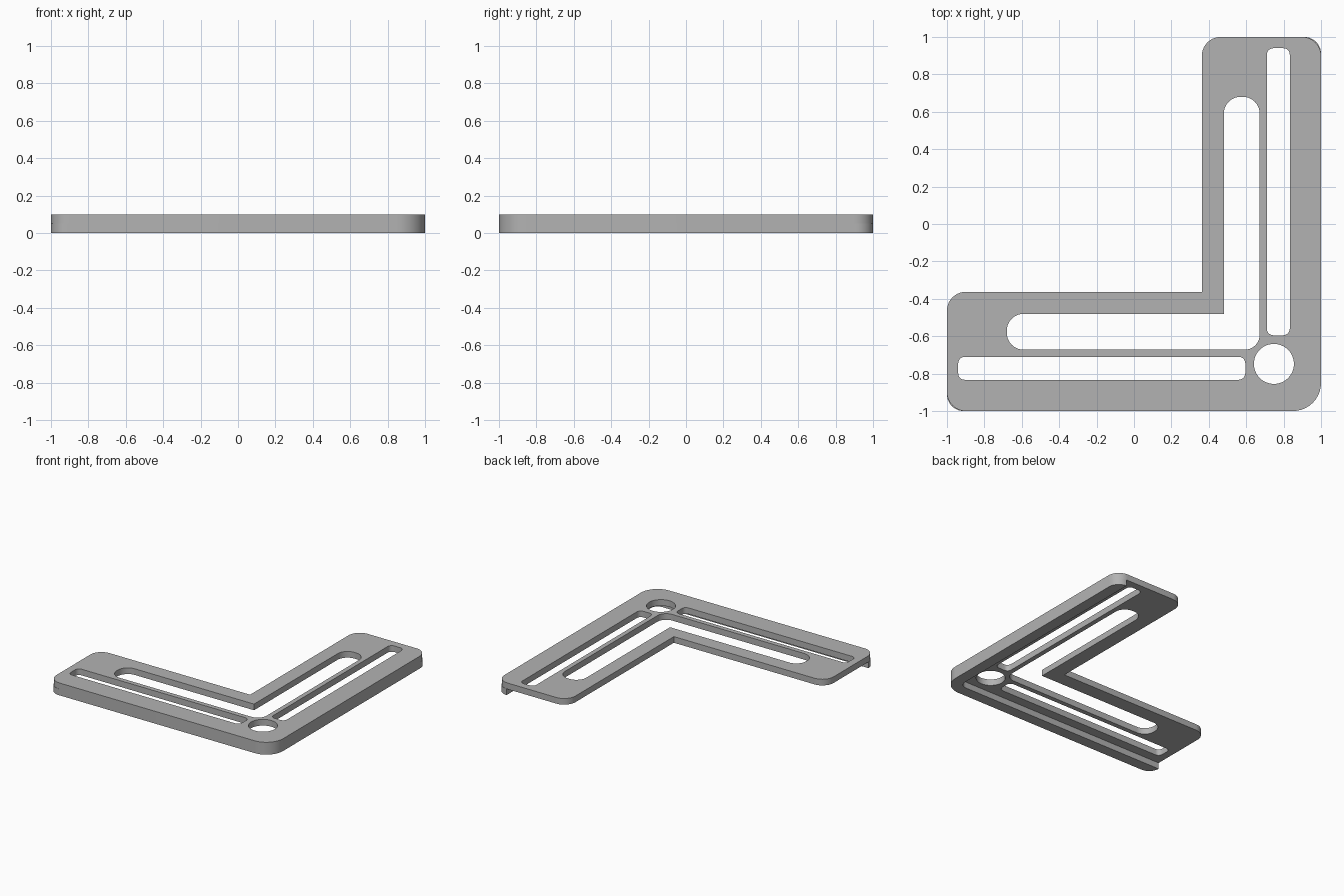
import bpy, bmesh
from math import pi, cos, sin
from mathutils import Vector

cube = bpy.data.objects.get("Cube")
if cube:
    bpy.data.objects.remove(cube, do_unlink=True)

grey = bpy.data.materials.new("satin grey")
grey.use_nodes = True
colour = (0.45, 0.45, 0.45, 1)
grey.diffuse_color = colour
grey.node_tree.nodes["Principled BSDF"].inputs["Base Color"].default_value = colour


def rounded(corners, steps=10):
    """Outline from (x, y, radius) right-angle corners, each turned into an arc."""
    pts = []
    for i, (x, y, r) in enumerate(corners):
        p = Vector((x, y))
        if r == 0:
            pts.append(p)
            continue
        a = (Vector(corners[i - 1][:2]) - p).normalized()
        b = (Vector(corners[(i + 1) % len(corners)][:2]) - p).normalized()
        centre = p + (a + b) * r
        for k in range(steps + 1):
            t = k / steps * pi / 2
            pts.append(centre - b * r * cos(t) - a * r * sin(t))
    return pts


def slot(x0, x1, y0, y1, r):
    return rounded([(x0, y0, r), (x1, y0, r), (x1, y1, r), (x0, y1, r)], 6)


def slab(name, outlines, z0, z1):
    """Flat part with openings, extruded from z0 to z1."""
    curve = bpy.data.curves.new(name, "CURVE")
    curve.dimensions = "2D"
    curve.fill_mode = "BOTH"
    curve.extrude = (z1 - z0) / 2
    for pts in outlines:
        line = curve.splines.new("POLY")
        line.points.add(len(pts) - 1)
        for point, p in zip(line.points, pts):
            point.co = (p.x, p.y, 0, 1)
        line.use_cyclic_u = True
    obj = bpy.data.objects.new(name, curve)
    bpy.context.collection.objects.link(obj)
    bpy.ops.object.select_all(action="DESELECT")
    obj.select_set(True)
    bpy.context.view_layer.objects.active = obj
    bpy.ops.object.convert(target="MESH")
    obj = bpy.context.object
    bm = bmesh.new()
    bm.from_mesh(obj.data)
    bmesh.ops.remove_doubles(bm, verts=bm.verts, dist=0.0005)
    bmesh.ops.translate(bm, verts=bm.verts, vec=(0, 0, (z0 + z1) / 2))
    bmesh.ops.recalc_face_normals(bm, faces=bm.faces)
    bm.to_mesh(obj.data)
    bm.free()
    obj.data.materials.clear()
    obj.data.materials.append(grey)
    bpy.ops.object.shade_smooth_by_angle()
    return obj


height, under, lip = 0.1, 0.05, 0.09

# L-shaped plate with its openings
outer = rounded([(-1, -1, 0.1), (1, -1, 0.15), (1, 1, 0.1),
                 (0.363, 1, 0.1), (0.363, -0.363, 0), (-1, -0.363, 0.1)])
bent_slot = rounded([(-0.68, -0.672, 0.09), (0.672, -0.672, 0.08), (0.672, 0.68, 0.09),
                     (0.48, 0.68, 0.09), (0.48, -0.48, 0), (-0.68, -0.48, 0.09)])
front_slot = slot(-0.94, 0.595, -0.833, -0.71, 0.035)
side_slot = slot(0.71, 0.833, -0.595, 0.94, 0.035)
hole = [Vector((0.748 + 0.107 * cos(k * pi / 24), -0.748 + 0.107 * sin(k * pi / 24)))
        for k in range(48)]
slab("plate", [outer, bent_slot, front_slot, side_slot, hole], under, height)

# Fence hanging below the two outer edges
inner = 1 - lip
fence = rounded([(-1, -1, lip), (1, -1, 0.15), (1, 1, lip),
                 (inner, 1, 0), (inner, -inner, 0.06), (-1, -inner, 0)])
slab("edge_fence", [fence], 0, under)
